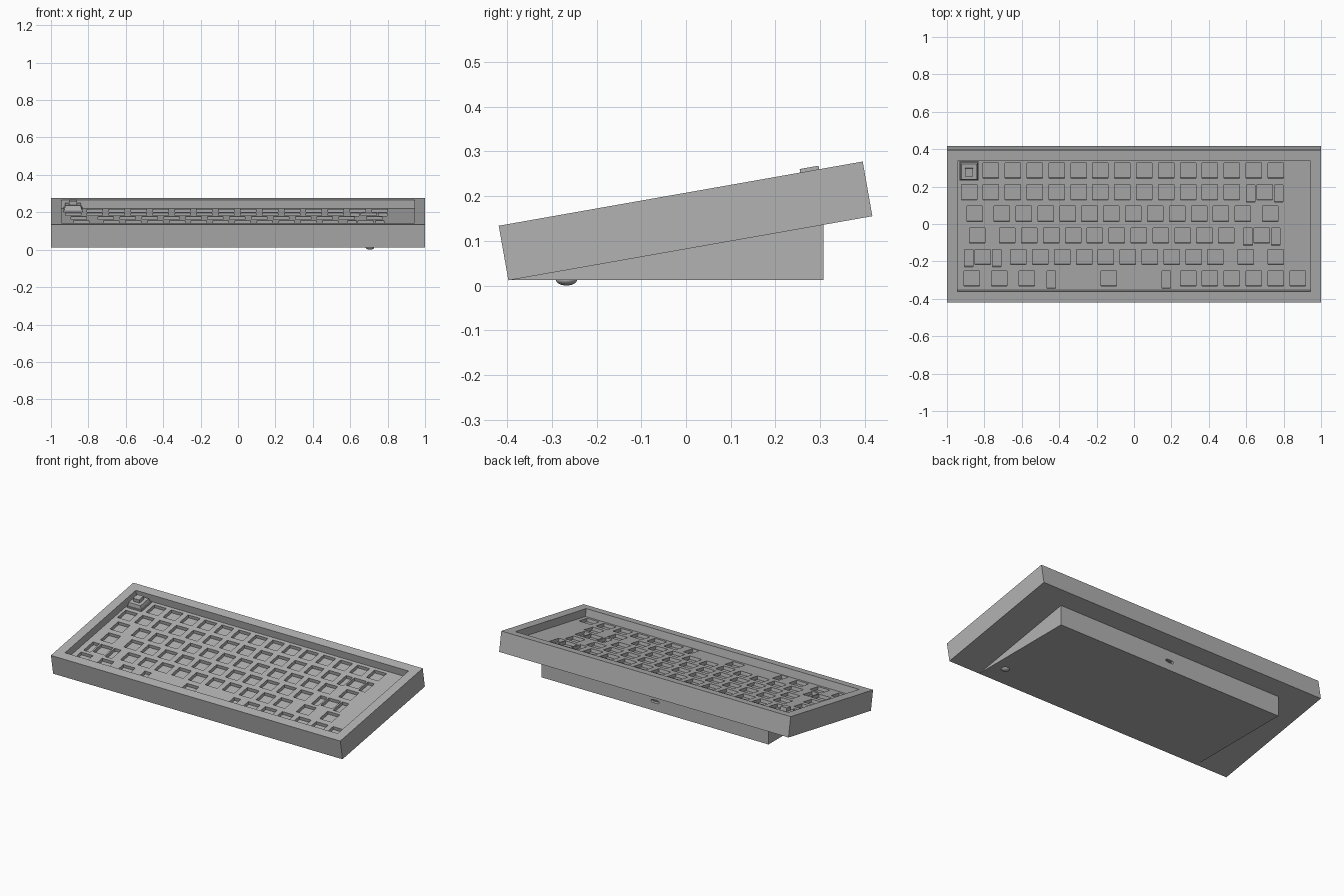
import bpy, bmesh, math
from mathutils import Matrix

if "Cube" in bpy.data.objects:
    bpy.data.objects.remove(bpy.data.objects["Cube"])

grey = bpy.data.materials.new("mid_grey")
grey.diffuse_color = (0.45, 0.45, 0.45, 1)
grey.use_nodes = True
grey.node_tree.nodes["Principled BSDF"].inputs["Base Color"].default_value = grey.diffuse_color

# Tilted frame of the case (origin at the centre of the case box)
TILT = Matrix.Translation((0, -0.001, 0.1443)) @ Matrix.Rotation(math.radians(10), 4, 'X')
U = 0.1171           # key pitch
LEFT = -0.9405       # left edge of the key grid
PLATE_TOP = 0.015


def finish(name, bm, matrix=None):
    bmesh.ops.recalc_face_normals(bm, faces=bm.faces)
    me = bpy.data.meshes.new(name)
    bm.to_mesh(me)
    bm.free()
    me.materials.append(grey)
    ob = bpy.data.objects.new(name, me)
    bpy.context.collection.objects.link(ob)
    if matrix is not None:
        ob.matrix_world = matrix
    return ob


def add_box(bm, centre, size, taper=1.0):
    verts = bmesh.ops.create_cube(bm, size=1)['verts']
    for v in verts:
        k = taper if v.co.z > 0 else 1.0
        v.co = [centre[0] + v.co.x * size[0] * k,
                centre[1] + v.co.y * size[1] * k,
                centre[2] + v.co.z * size[2]]


def boxes(name, items, matrix=None):
    bm = bmesh.new()
    for it in items:
        add_box(bm, *it)
    return finish(name, bm, matrix)


def cut(target, cutter):
    mod = target.modifiers.new("cut", 'BOOLEAN')
    mod.operation = 'DIFFERENCE'
    mod.solver = 'EXACT'
    mod.object = cutter
    bpy.context.view_layer.update()
    bpy.context.view_layer.objects.active = target
    bpy.ops.object.modifier_apply(modifier=mod.name)
    bpy.data.objects.remove(cutter, do_unlink=True)


# Case: tilted tray with a recessed top
case = boxes("case", [((0, 0, 0), (2, 0.826, 0.124))], TILT)
cut(case, boxes("case_cutter", [((0, 0, 0.0475), (1.885, 0.71, 0.105))], TILT))

# Key positions in key units for each row, from back to front
rows = [
    [i + 0.5 for i in range(1, 15)],
    [i + 0.5 for i in range(13)] + [14],
    [0.75] + [i + 2 for i in range(12)] + [14.25],
    [0.875] + [i + 2.25 for i in range(11)] + [13.875],
    [1.125] + [i + 2.75 for i in range(10)] + [13.125, 14.5],
    [0.625, 1.875, 3.125, 6.875] + [i + 10.5 for i in range(6)],
]
# Wide keys with stabiliser slots: row, position, half spacing
wide = [(1, 14, 0.0745), (3, 13.875, 0.0745), (4, 1.125, 0.0745), (5, 6.875, 0.308)]


def row_y(r):
    return (2.5 - r) * U


holes = []
for r, row in enumerate(rows):
    for p in row:
        holes.append(((LEFT + p * U, row_y(r), PLATE_TOP), (0.083, 0.083, 0.1)))
for r, p, d in wide:
    for side in (-1, 1):
        holes.append(((LEFT + p * U + side * d, row_y(r) - 0.0065, PLATE_TOP),
                      (0.046, 0.094, 0.1)))

# Switch plate with key holes
plate = boxes("switch_plate", [((0, 0, PLATE_TOP - 0.01), (1.885, 0.71, 0.02))], TILT)
cut(plate, boxes("hole_cutter", holes, TILT))

# Single switch in the back left corner
sx, sy = LEFT + 0.5 * U, row_y(0)
boxes("switch_housing", [((sx, sy, 0.020), (0.1, 0.1, 0.012)),
                         ((sx, sy, 0.037), (0.094, 0.094, 0.022), 0.88)], TILT)
boxes("switch_stem", [((sx, sy, 0.059), (0.043, 0.043, 0.022))], TILT)

# Wedge base under the case
bm = bmesh.new()
profile = [(-0.397, 0.012), (0.307, 0.012), (0.307, 0.1358)]
ends = [[bm.verts.new((x, y, z)) for y, z in profile] for x in (-0.785, 0.785)]
for e in ends:
    bm.faces.new(e)
for i in range(3):
    j = (i + 1) % 3
    bm.faces.new((ends[0][i], ends[0][j], ends[1][j], ends[1][i]))
wedge = finish("wedge_base", bm)

# Cable port: rounded slot in the back of the wedge
bm = bmesh.new()
slot = []
for side in (1, -1):
    for k in range(7):
        a = math.radians(-90 + 30 * k)
        slot.append((side * (0.019 + 0.009 * math.cos(a)), 0.07 + side * 0.009 * math.sin(a)))
face = bm.faces.new([bm.verts.new((x, 0.27, z)) for x, z in slot])
new = bmesh.ops.extrude_face_region(bm, geom=[face])['geom']
bmesh.ops.translate(bm, vec=(0, 0.06, 0), verts=[g for g in new if isinstance(g, bmesh.types.BMVert)])
cut(wedge, finish("port_cutter", bm))
boxes("port_tongue", [((0, 0.285, 0.07), (0.034, 0.03, 0.005))])

# Rubber foot: flattened dome
bm = bmesh.new()
bmesh.ops.create_uvsphere(bm, u_segments=24, v_segments=12, radius=1,
                          matrix=Matrix.Translation((0.705, -0.267, 0.0125))
                          @ Matrix.Diagonal((0.0235, 0.0235, 0.0125, 1)))
foot = finish("foot", bm)
for p in foot.data.polygons:
    p.use_smooth = True
